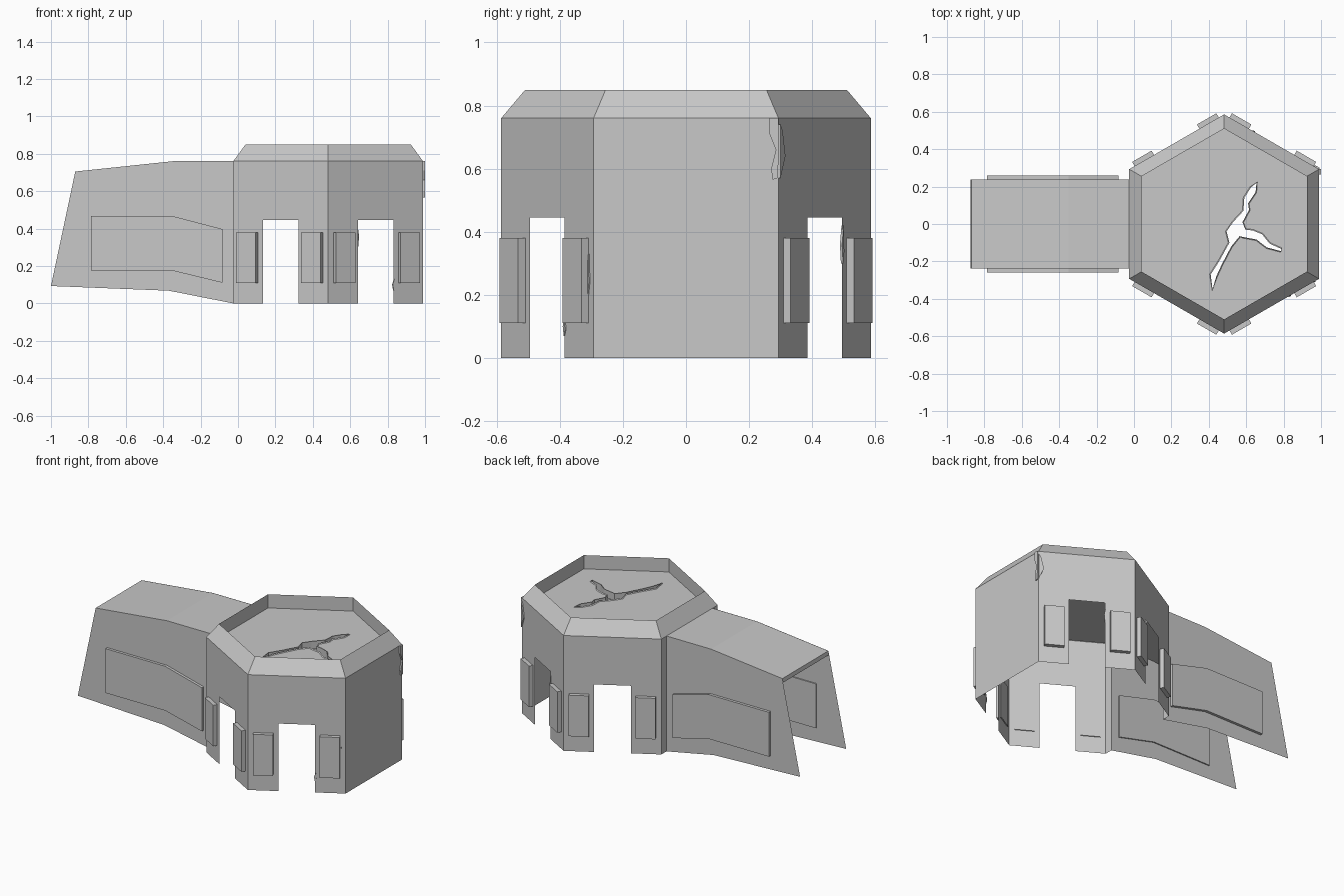
import bpy, bmesh, math
from mathutils import Matrix, Vector

cube = bpy.data.objects.get("Cube")
if cube:
    bpy.data.objects.remove(cube, do_unlink=True)

mat = bpy.data.materials.new("plain_grey")
mat.use_nodes = True
grey = (0.58, 0.58, 0.58, 1)
mat.diffuse_color = grey
mat.node_tree.nodes["Principled BSDF"].inputs["Base Color"].default_value = grey

CX = 0.482           # hub centre
R, RIM_R = 0.586, 0.51
APOTHEM = R * math.cos(math.pi / 6)
WALL_Z, RIM_Z = 0.76, 0.85
TUNNEL_Y = 0.24


def finish(name, bm):
    mesh = bpy.data.meshes.new(name)
    bm.to_mesh(mesh)
    bm.free()
    mesh.materials.append(mat)
    ob = bpy.data.objects.new(name, mesh)
    bpy.context.collection.objects.link(ob)


def wall_frame(degrees, distance, cx=0.0):
    """Local x runs along the wall, y is up, z points outwards."""
    a = math.radians(degrees)
    n = Vector((math.cos(a), math.sin(a), 0))
    t = Vector((-n.y, n.x, 0))
    m = Matrix((t, (0, 0, 1), n)).transposed().to_4x4()
    m.translation = n * distance + Vector((cx, 0, 0))
    return m


def prism(name, pts, frame, low=0.0, high=0.0):
    """Outline extruded along local z; equal heights give a sheet."""
    area = sum(p[0] * q[1] - q[0] * p[1] for p, q in zip(pts, pts[1:] + pts[:1]))
    if area < 0:
        pts = pts[::-1]
    bm = bmesh.new()
    top = [bm.verts.new(frame @ Vector((x, y, high))) for x, y in pts]
    bm.faces.new(top)
    if high > low:
        base = [bm.verts.new(frame @ Vector((x, y, low))) for x, y in pts]
        bm.faces.new(base[::-1])
        for i in range(len(pts)):
            j = (i + 1) % len(pts)
            bm.faces.new((base[i], base[j], top[j], top[i]))
    finish(name, bm)


def loft(name, rings):
    """Bands of quads between closed loops of (points, height)."""
    bm = bmesh.new()
    loops = [[bm.verts.new((x, y, z)) for x, y in pts] for pts, z in rings]
    for lower, upper in zip(loops, loops[1:]):
        for i in range(len(lower)):
            j = (i + 1) % len(lower)
            bm.faces.new((lower[i], lower[j], upper[j], upper[i]))
    finish(name, bm)


def rect(x0, x1, y0, y1):
    return [(x0, y0), (x1, y0), (x1, y1), (x0, y1)]


def hexagon(radius):
    angles = [math.radians(30 + 60 * k) for k in range(6)]
    return [(CX + radius * math.cos(a), radius * math.sin(a)) for a in angles]


def flat_hexagon(radius):
    """Corners on the y axis, flats facing along x."""
    return hexagon(radius)


def arch(half, opening, head):
    return [(-half, 0), (-opening, 0), (-opening, head), (opening, head),
            (opening, 0), (half, 0), (half, WALL_Z), (-half, WALL_Z)]


def grow(pts, amount):
    """Push a clockwise outline outwards along its corner normals."""
    out = []
    for i, p in enumerate(pts):
        d = Vector(pts[(i + 1) % len(pts)]) - Vector(pts[i - 1])
        n = Vector((-d.y, d.x)).normalized() * amount
        out.append((p[0] + n.x, p[1] + n.y))
    return out


# Hub walls: four doorways with paired panels, one blank, one open to the tunnel
half = R / 2
doors = {"front_outer": -60, "front_inner": -120, "back_outer": 60, "back_inner": 120}
for label, angle in doors.items():
    frame = wall_frame(angle, APOTHEM, CX)
    prism(label + "_wall", arch(half, 0.11, 0.445), frame)
    for side, s in (("a", -0.2), ("b", 0.2)):
        prism(f"{label}_panel_{side}", rect(s - 0.06, s + 0.06, 0.11, 0.38),
              frame, -0.006, 0.026)
prism("end_wall", rect(-half, half, 0, WALL_Z), wall_frame(0, APOTHEM, CX))
prism("tunnel_opening_wall", arch(half, TUNNEL_Y, 0.735), wall_frame(180, APOTHEM, CX))

# Sloped parapet with a vertical inner drop
loft("parapet", [(hexagon(R), WALL_Z), (hexagon(RIM_R), RIM_Z), (hexagon(RIM_R), WALL_Z)])

# Recessed roof with a three-armed crack broken through it
crack = [(.655, .22), (.65, .17), (.61, .11), (.615, .075), (.58, .01),
         (.595, -.03), (.635, -.035), (.685, -.055), (.725, -.105), (.785, -.132),
         (.785, -.145), (.71, -.125), (.655, -.083), (.585, -.07), (.565, -.065),
         (.52, -.12), (.47, -.215), (.44, -.28), (.42, -.35), (.41, -.27),
         (.455, -.2), (.51, -.1), (.495, -.04), (.53, .01), (.585, .07),
         (.59, .14), (.625, .195)]
bm = bmesh.new()
edges = []
for loop in (hexagon(R - 0.004), crack):
    vs = [bm.verts.new((x, y, WALL_Z)) for x, y in loop]
    edges += [bm.edges.new((vs[i - 1], vs[i])) for i in range(len(vs))]
bmesh.ops.triangle_fill(bm, edges=edges, use_beauty=True, normal=(0, 0, 1))
for f in bm.faces:
    f.normal_update()
    if f.normal.z < 0:
        f.normal_flip()
finish("cracked_roof", bm)
loft("crack_lip", [(crack, WALL_Z - 0.045), (crack, WALL_Z + 0.005),
                   (grow(crack, 0.006), WALL_Z)])

# Tunnel sides with long bent panels, mirrored front to back
join = CX - APOTHEM
side = [(join, 0), (join, WALL_Z), (-0.35, WALL_Z), (-0.87, 0.705),
        (-1, 0.093), (-0.37, 0.068)]
panel = [(-0.785, 0.175), (-0.35, 0.175), (-0.082, 0.11),
         (-0.082, 0.397), (-0.35, 0.467), (-0.785, 0.467)]
for label, angle, sign in (("front", -90, 1), ("back", 90, -1)):
    frame = wall_frame(angle, TUNNEL_Y)
    prism(f"tunnel_{label}_wall", [(sign * x, z) for x, z in side], frame)
    prism(f"tunnel_{label}_panel", [(sign * x, z) for x, z in panel], frame, -0.008, 0.018)

# Tunnel roof slab
slab = side[1:4] + [(-0.875, 0.68), (-0.35, 0.735), (join, 0.735)]
prism("tunnel_roof", slab, wall_frame(-90, 0), -TUNNEL_Y + 0.001, TUNNEL_Y - 0.001)

# Broken chips at the corner and beside the doorways
corner_chip = [(0.265, 0.76), (0.265, 0.71), (0.285, 0.66), (0.27, 0.6), (0.275, 0.565),
               (0.29, 0.57), (0.293, 0.62), (0.293, 0.76)]
prism("corner_chip_end", corner_chip, wall_frame(0, APOTHEM, CX), -0.01, 0.01)
prism("corner_chip_back", [(-0.293, 0.74), (-0.28, 0.72), (-0.262, 0.64),
                           (-0.28, 0.6), (-0.293, 0.57)],
      wall_frame(60, APOTHEM, CX), -0.01, 0.008)
for label, angle, s, z, h in (("front_foot", -60, 0.11, 0.07, 0.06),
                              ("front_side", -60, 0.262, 0.2, 0.13),
                              ("back_door", 60, 0.11, 0.3, 0.12)):
    chip = [(s, z), (s + 0.008, z + h * 0.3), (s + 0.004, z + h), (s - 0.006, z + h * 0.5)]
    prism(label + "_chip", chip, wall_frame(angle, APOTHEM, CX), -0.004, 0.004)
